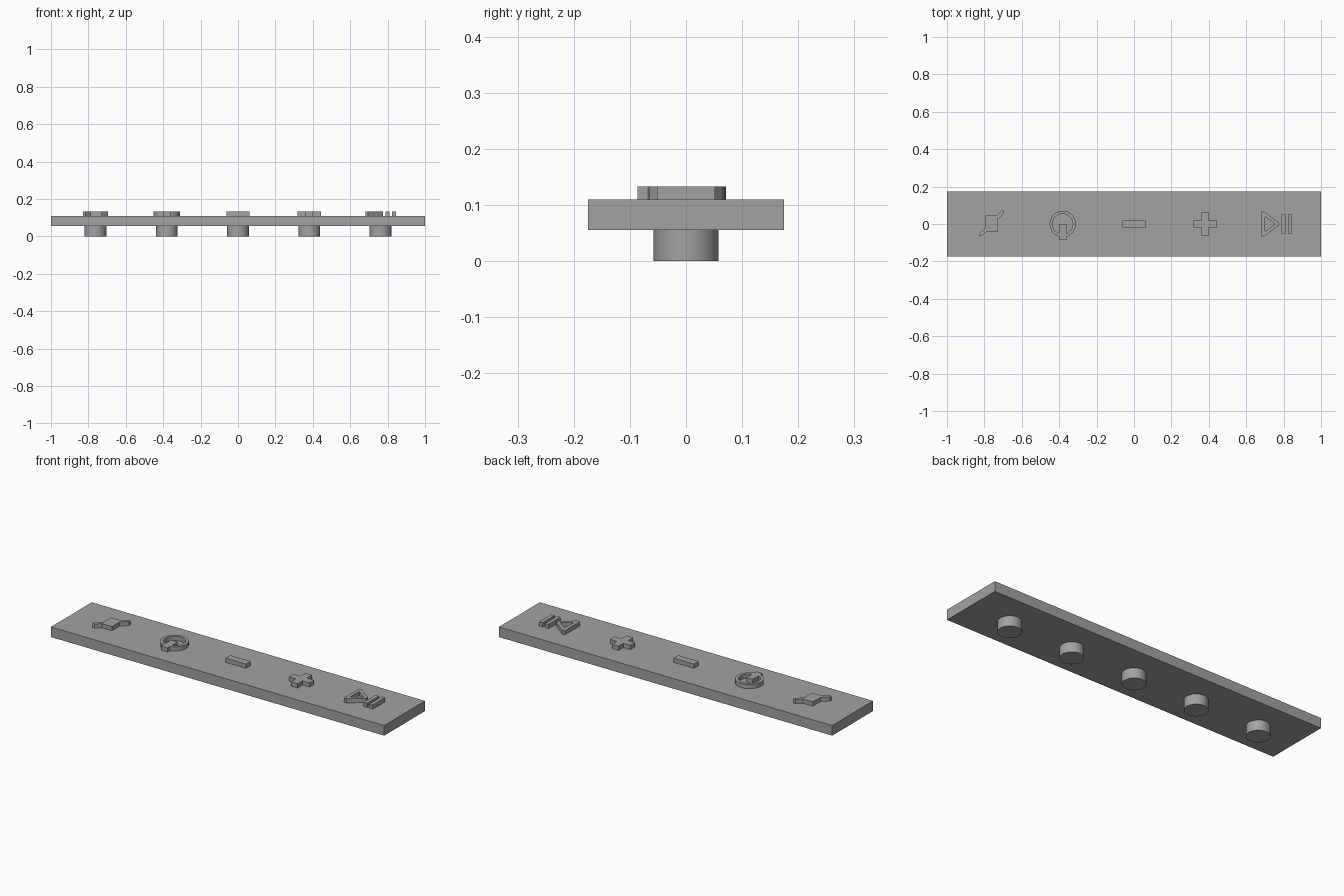
import bpy
from math import sin, cos, asin, pi, radians

cube = bpy.data.objects.get("Cube")
if cube:
    bpy.data.objects.remove(cube)

PLATE_LOW, PLATE_TOP, ICON_TOP = 0.055, 0.11, 0.133
SPACING = 0.381

grey = bpy.data.materials.new("plain grey")
grey.use_nodes = True
grey.diffuse_color = (0.36, 0.36, 0.36, 1)
grey.node_tree.nodes["Principled BSDF"].inputs["Base Color"].default_value = grey.diffuse_color


def smooth(obj):
    bpy.ops.object.select_all(action='DESELECT')
    obj.select_set(True)
    bpy.context.view_layer.objects.active = obj
    bpy.ops.object.shade_smooth_by_angle(angle=radians(30))


def icon(name, x, *outlines):
    """Raised symbol from closed outlines; an inner outline becomes a hole."""
    curve = bpy.data.curves.new(name, 'CURVE')
    curve.dimensions = '2D'
    curve.fill_mode = 'BOTH'
    low = PLATE_TOP - 0.01
    curve.extrude = (ICON_TOP - low) / 2
    for points in outlines:
        spline = curve.splines.new('POLY')
        spline.points.add(len(points) - 1)
        for p, (px, py) in zip(spline.points, points):
            p.co = (px, py, 0, 1)
        spline.use_cyclic_u = True
    source = bpy.data.objects.new(name + " outline", curve)
    bpy.context.collection.objects.link(source)
    graph = bpy.context.evaluated_depsgraph_get()
    mesh = bpy.data.meshes.new_from_object(source.evaluated_get(graph))
    bpy.data.objects.remove(source)
    obj = bpy.data.objects.new(name, mesh)
    bpy.context.collection.objects.link(obj)
    obj.location = (x, 0, (ICON_TOP + low) / 2)
    mesh.materials.clear()
    mesh.materials.append(grey)
    smooth(obj)


def rect(x0, x1, y):
    return [(x0, -y), (x1, -y), (x1, y), (x0, y)]


def open_arc(radius, half_gap, steps=48):
    """Arc running anticlockwise around a gap at the bottom."""
    gap = asin(half_gap / radius)
    angles = [-pi / 2 + gap + (2 * pi - 2 * gap) * i / steps for i in range(steps + 1)]
    return [(radius * cos(a), radius * sin(a)) for a in angles]


# Base plate
bpy.ops.mesh.primitive_cube_add(size=1, location=(0, 0, (PLATE_LOW + PLATE_TOP) / 2))
plate = bpy.context.object
plate.name = "base_plate"
plate.scale = (2, 0.35, PLATE_TOP - PLATE_LOW)
plate.data.materials.append(grey)

# Round pegs underneath
for i in range(5):
    bpy.ops.mesh.primitive_cylinder_add(vertices=48, radius=0.058, depth=PLATE_LOW + 0.005,
                                        location=((i - 2) * SPACING, 0, (PLATE_LOW + 0.005) / 2))
    peg = bpy.context.object
    peg.name = f"peg_{i + 1}"
    peg.data.materials.append(grey)
    smooth(peg)

# Muted speaker: a square with a slash through two corners
half = [(-0.031, -0.02), (-0.031, 0.045), (0.028, 0.045), (0.055, 0.071), (0.068, 0.071), (0.068, 0.059),
        (0.034, 0.026), (0.034, -0.04), (-0.026, -0.04), (-0.053, -0.064), (-0.067, -0.064), (-0.067, -0.052)]
icon("mute_symbol", -2 * SPACING, half)

# Power: ring with a stem entering from the bottom
stem = 0.019
icon("power_symbol", -SPACING,
     open_arc(0.07, stem) + [(-stem, -0.086), (stem, -0.086)],
     open_arc(0.054, stem) + [(-stem, 0), (stem, 0)])

# Minus and plus
w, a = 0.062, 0.02
icon("minus_symbol", 0, rect(-w, w, a))
icon("plus_symbol", SPACING, [(-w, -a), (-a, -a), (-a, -w), (a, -w), (a, -a), (w, -a),
                              (w, a), (a, a), (a, w), (-a, w), (-a, a), (-w, a)])

# Play triangle with a hole, and two pause bars
icon("play_symbol", 2 * SPACING,
     [(-0.081, -0.066), (-0.066, -0.066), (0.012, -0.008), (0.012, 0.008), (-0.066, 0.066), (-0.081, 0.066)],
     [(-0.062, -0.04), (-0.008, 0), (-0.062, 0.04)])
for side, x in (("right", 0.027), ("left", 0.062)):
    icon(f"pause_bar_{side}", 2 * SPACING, rect(x, x + 0.021, 0.052))
